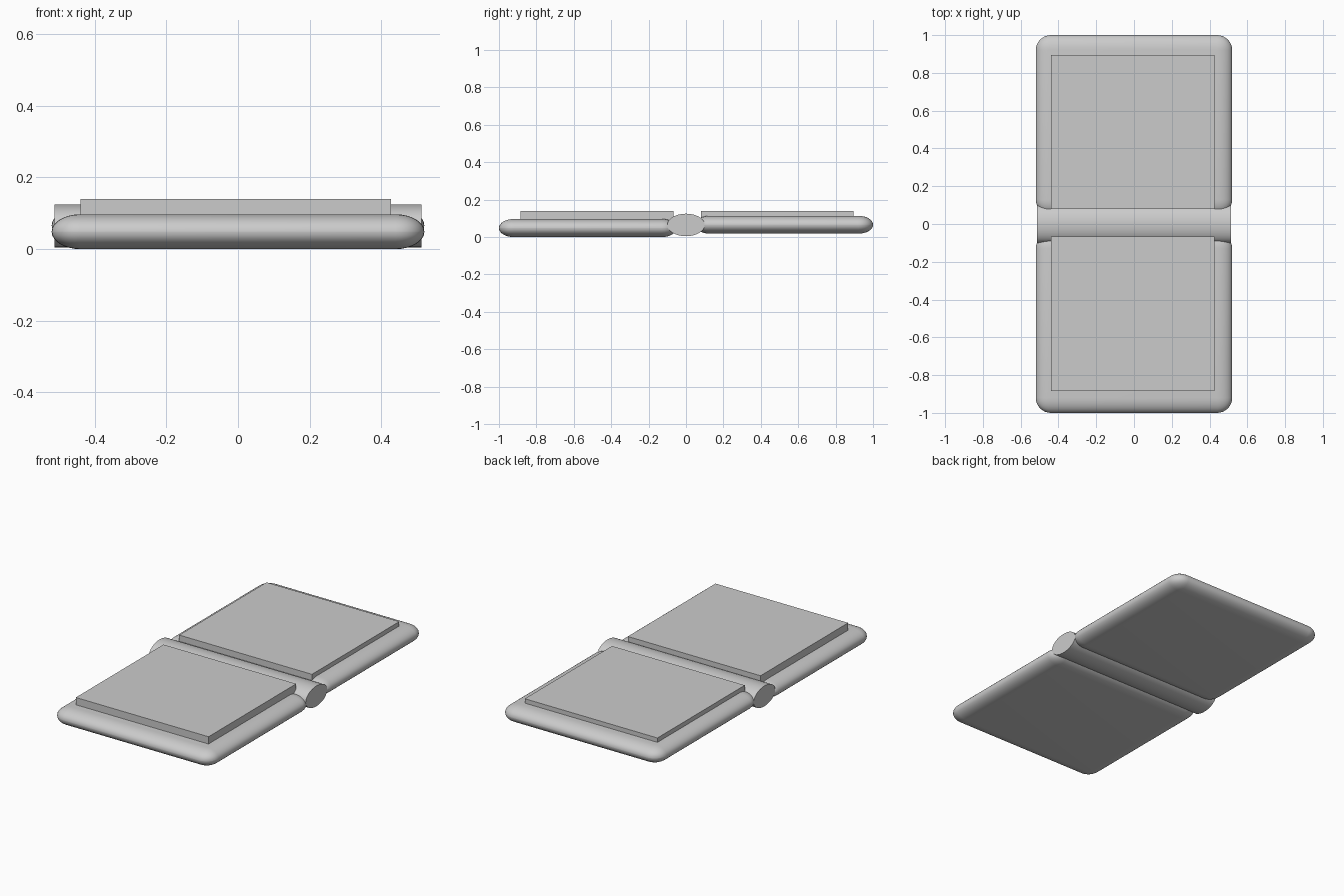
import bpy, bmesh
from math import pi

if "Cube" in bpy.data.objects:
    bpy.data.objects.remove(bpy.data.objects["Cube"])


def box(name, lo, hi, rounding=0.0):
    """Box between two corners; rounding gives full soft edges, flattened to the height."""
    bm = bmesh.new()
    bmesh.ops.create_cube(bm, size=1)
    size = [h - l for l, h in zip(lo, hi)]
    height = size[2]
    if rounding:
        size[2] = rounding * 2.02
    bmesh.ops.scale(bm, vec=size, verts=bm.verts)
    if rounding:
        bmesh.ops.bevel(bm, geom=bm.edges[:], offset=rounding, segments=8,
                        profile=0.5, affect='EDGES')
        bmesh.ops.scale(bm, vec=(1, 1, height / size[2]), verts=bm.verts)
    bmesh.ops.translate(bm, vec=[(l + h) / 2 for l, h in zip(lo, hi)], verts=bm.verts)
    mesh = bpy.data.meshes.new(name)
    bm.to_mesh(mesh)
    bm.free()
    obj = bpy.data.objects.new(name, mesh)
    bpy.context.collection.objects.link(obj)
    return obj


def smooth(obj):
    bpy.ops.object.select_all(action='DESELECT')
    obj.select_set(True)
    bpy.context.view_layer.objects.active = obj
    bpy.ops.object.shade_smooth_by_angle()


# Two rounded case halves, the back one sitting slightly higher
smooth(box("front_case", (-0.52, -1.0, 0.0), (0.52, -0.05, 0.097), 0.08))
smooth(box("back_case", (-0.52, 0.05, 0.018), (0.52, 1.0, 0.114), 0.08))

# Sharp-edged raised panels
box("front_panel", (-0.44, -0.885, 0.085), (0.427, -0.067, 0.14))
box("back_panel", (-0.44, 0.08, 0.10), (0.427, 0.895, 0.14))

# Oval hinge barrel between the halves
bpy.ops.mesh.primitive_cylinder_add(vertices=48, radius=1, depth=1.025,
                                    location=(0, 0, 0.065), rotation=(0, pi / 2, 0))
hinge = bpy.context.object
hinge.name = "hinge_barrel"
hinge.scale = (0.06, 0.10, 1)
smooth(hinge)
